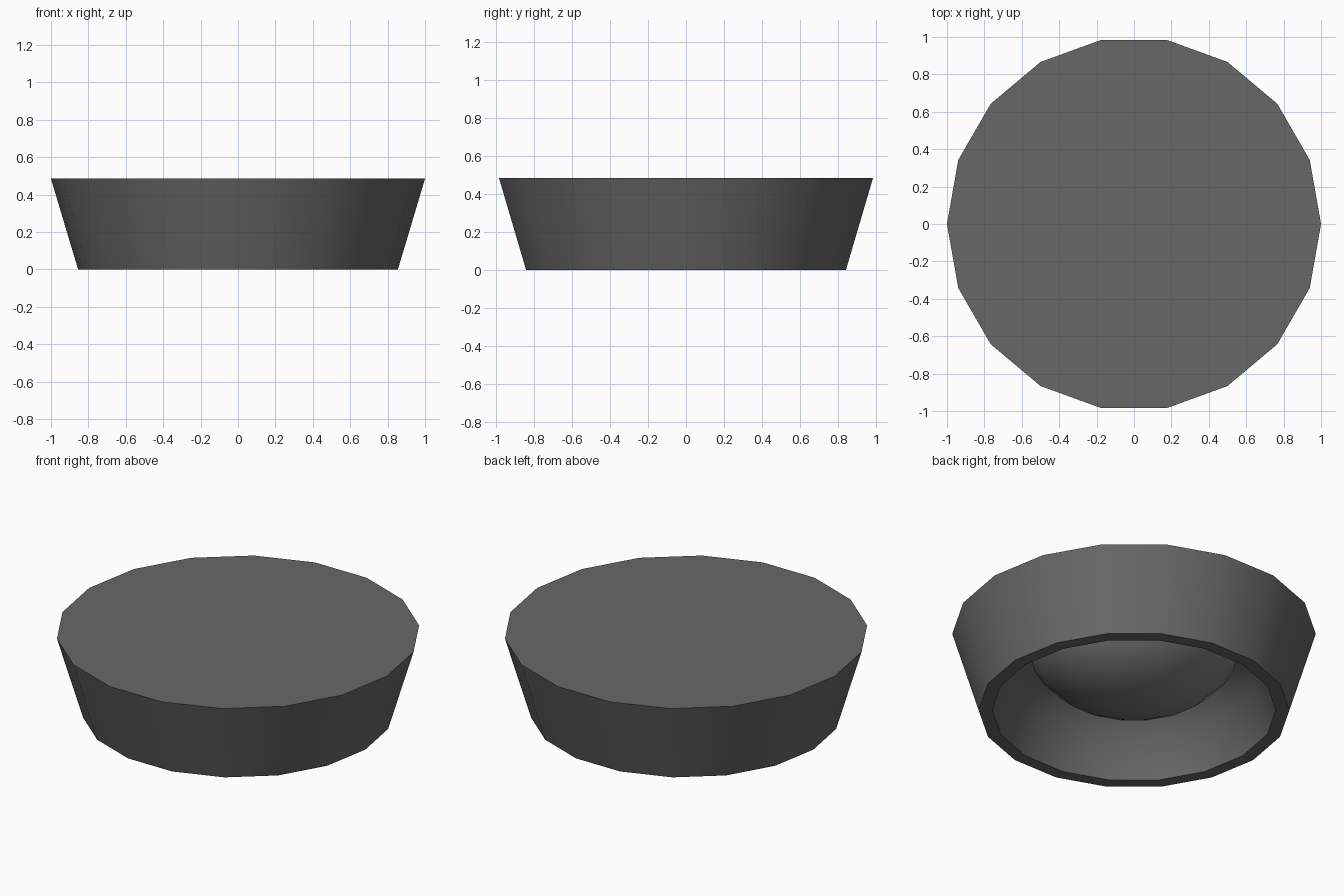
import bpy, bmesh, math

if "Cube" in bpy.data.objects:
    bpy.data.objects.remove(bpy.data.objects["Cube"])

SIDES = 18
TOP = 0.485


def material(name, v):
    mat = bpy.data.materials.new(name)
    mat.diffuse_color = (v, v, v, 1)
    mat.use_nodes = True
    mat.node_tree.nodes["Principled BSDF"].inputs["Base Color"].default_value = mat.diffuse_color
    return mat


def lathe(name, profile, mat, cap_start=False, angle=35):
    """Revolve an (r, z) profile; r = 0 closes to a point."""
    bm = bmesh.new()
    rings = []
    for r, z in profile:
        n = SIDES if r > 0 else 1
        rings.append([bm.verts.new((r * math.cos(2 * math.pi * i / SIDES),
                                    r * math.sin(2 * math.pi * i / SIDES), z))
                      for i in range(n)])
    for a, b in zip(rings, rings[1:]):
        for i in range(SIDES):
            j = (i + 1) % SIDES
            if len(b) == 1:
                bm.faces.new((a[i], a[j], b[0]))
            else:
                bm.faces.new((a[i], a[j], b[j], b[i]))
    if cap_start:
        bm.faces.new(rings[0])
    bmesh.ops.recalc_face_normals(bm, faces=bm.faces)
    mesh = bpy.data.meshes.new(name)
    bm.to_mesh(mesh)
    bm.free()
    mesh.materials.append(mat)
    obj = bpy.data.objects.new(name, mesh)
    bpy.context.collection.objects.link(obj)
    bpy.context.view_layer.objects.active = obj
    obj.select_set(True)
    bpy.ops.object.shade_smooth_by_angle(angle=math.radians(angle))
    obj.select_set(False)
    return obj


# Flared body: flat top, tapered wall, bottom rim, cavity wall curving in to a ceiling
lathe("flared_body", [(1.0, TOP), (0.855, 0.0), (0.78, 0.0), (0.70, 0.26), (0.55, 0.36)],
      material("dark_grey", 0.137), cap_start=True, angle=50)

# Dome hanging from the ceiling of the cavity
A, C = 0.61, 0.43
dome = [(A * math.cos(math.pi / 2 * k / 6), TOP - C * math.sin(math.pi / 2 * k / 6))
        for k in range(6)] + [(0, TOP - C)]
lathe("dome", dome, material("dome_grey", 0.2), angle=60)
